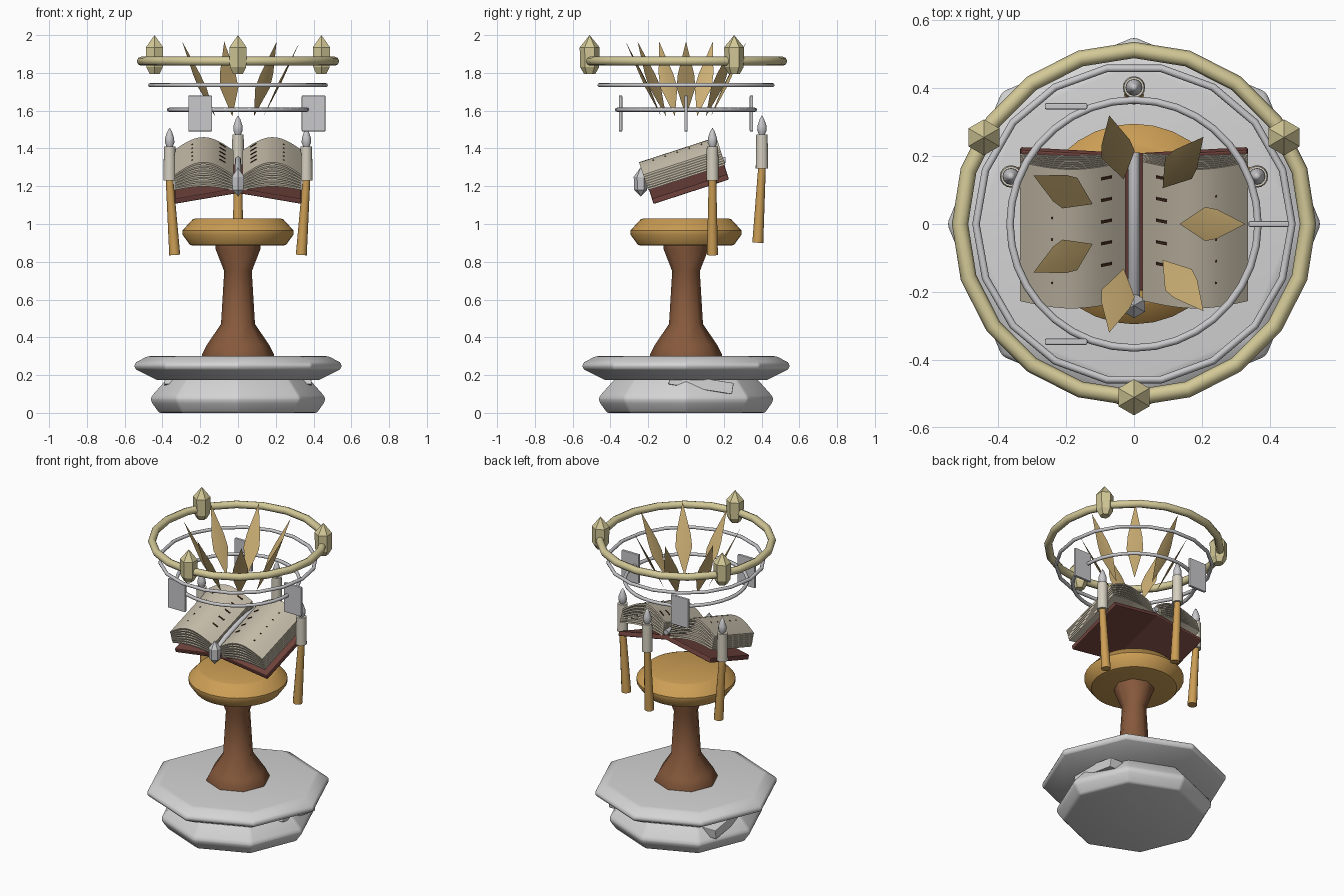
import bpy, bmesh
from math import sin, cos, pi, radians, atan2
from mathutils import Matrix, Vector

cube = bpy.data.objects.get("Cube")
if cube:
    bpy.data.objects.remove(cube, do_unlink=True)


def material(name, r, g, b):
    m = bpy.data.materials.new(name)
    m.use_nodes = True
    m.diffuse_color = (r, g, b, 1)
    bsdf = m.node_tree.nodes["Principled BSDF"]
    bsdf.inputs["Base Color"].default_value = (r, g, b, 1)
    bsdf.inputs["Roughness"].default_value = 0.7
    return m


stone = material("pale stone", 0.66, 0.66, 0.66)
silver = material("silver", 0.58, 0.58, 0.6)
wood = material("brown wood", 0.24, 0.1, 0.045)
gold = material("warm gold", 0.6, 0.34, 0.09)
pale_gold = material("pale gold", 0.65, 0.58, 0.31)
leaf_gold = material("leaf gold", 0.62, 0.44, 0.18)
leather = material("red brown leather", 0.16, 0.055, 0.045)
paper = material("paper", 0.58, 0.52, 0.41)
wax = material("cream wax", 0.66, 0.62, 0.52)
ink = material("dark ink", 0.05, 0.02, 0.01)


def finish(bm, name, mat, matrix=None, angle=None, bevel=0):
    bmesh.ops.recalc_face_normals(bm, faces=bm.faces[:])
    mesh = bpy.data.meshes.new(name)
    bm.to_mesh(mesh)
    bm.free()
    obj = bpy.data.objects.new(name, mesh)
    bpy.context.collection.objects.link(obj)
    mesh.materials.append(mat)
    if matrix is not None:
        obj.matrix_world = matrix
    if angle:
        bpy.ops.object.select_all(action='DESELECT')
        obj.select_set(True)
        bpy.context.view_layer.objects.active = obj
        bpy.ops.object.shade_smooth_by_angle(angle=radians(angle))
    if bevel:
        mod = obj.modifiers.new("soft edges", 'BEVEL')
        mod.width, mod.segments, mod.limit_method = bevel, 2, 'ANGLE'
    return obj


def lathe(name, profile, sides, mat, matrix=None, angle=None, bevel=0, turn=0):
    """Revolve (radius, height) points; a zero radius closes to a point."""
    bm = bmesh.new()
    rings = []
    for r, z in profile:
        if r == 0:
            rings.append([bm.verts.new((0, 0, z))])
        else:
            rings.append([bm.verts.new((r * cos(turn + 2 * pi * i / sides),
                                        r * sin(turn + 2 * pi * i / sides), z))
                          for i in range(sides)])
    for a, b in zip(rings, rings[1:]):
        for i in range(sides):
            j = (i + 1) % sides
            quad = [a[i % len(a)], a[j % len(a)], b[j % len(b)], b[i % len(b)]]
            bm.faces.new(list(dict.fromkeys(quad)))
    for ring in (rings[0], rings[-1]):
        if len(ring) > 1:
            bm.faces.new(ring)
    return finish(bm, name, mat, matrix, angle, bevel)


def extrude(name, section, y0, y1, mat, matrix=None, angle=None, bevel=0):
    """Extrude an (x, z) section along y."""
    bm = bmesh.new()
    front, back = ([bm.verts.new((x, y, z)) for x, z in section] for y in (y0, y1))
    bm.faces.new(front)
    bm.faces.new(back)
    for i in range(len(section)):
        j = (i + 1) % len(section)
        bm.faces.new([front[i], front[j], back[j], back[i]])
    return finish(bm, name, mat, matrix, angle, bevel)


def ring(name, radius, tube, z, segments, mat):
    bpy.ops.mesh.primitive_torus_add(major_radius=radius, minor_radius=tube, location=(0, 0, z),
                                     major_segments=segments, minor_segments=8)
    obj = bpy.context.object
    obj.name = name
    obj.data.materials.append(mat)
    bpy.ops.object.shade_smooth_by_angle(angle=radians(50))


def box(name, size, matrix, mat):
    bm = bmesh.new()
    bmesh.ops.create_cube(bm, size=1)
    bmesh.ops.scale(bm, vec=size, verts=bm.verts[:])
    return finish(bm, name, mat, matrix, bevel=0.004)


move = Matrix.Translation

# Stepped stone base with loose wedges between the slabs
lathe("lower_slab", [(0.42, 0), (0.463, 0.06), (0.463, 0.085), (0.37, 0.19)], 8, stone, angle=60, bevel=0.012)
lathe("upper_slab", [(0.43, 0.175), (0.55, 0.235), (0.55, 0.262), (0.48, 0.3)], 8, stone, angle=60, bevel=0.012)
for s, side in ((1, "left"), (-1, "right")):
    box(side + "_wedge", (0.1, 0.34, 0.06),
        move((s * 0.34, 0.08, 0.155)) @ Matrix.Rotation(radians(-9), 4, 'X'), stone)

# Column and dish
lathe("column", [(0.19, 0.29), (0.19, 0.31), (0.165, 0.36), (0.09, 0.47),
                 (0.073, 0.75), (0.12, 0.87), (0.12, 0.9)], 8, wood, angle=60)
lathe("dish", [(0.235, 0.885), (0.255, 0.89), (0.295, 0.945), (0.295, 0.965),
               (0.24, 1.025), (0.225, 1.03)], 32, gold, angle=40)

# Tilted open book
book = move((0, 0.01, 1.227)) @ Matrix.Rotation(radians(18), 4, 'X')
extrude("book_cover", [(0, 0), (0.335, -0.06), (0.335, -0.03), (0, 0.03), (-0.335, -0.03), (-0.335, -0.06)],
        -0.21, 0.21, leather, book, bevel=0.006)


def page_height(x, t):
    arch = sin(pi * (x - 0.03) / 0.305)
    return 0.03 + 0.075 * t + (0.02 + 0.05 * t) * arch


def strip(x0, x1, t, low, high, steps, s):
    xs = [x0 + (x1 - x0) * i / steps for i in range(steps + 1)]
    return ([(s * x, page_height(x, t) + high) for x in xs]
            + [(s * x, page_height(x, t) + low) for x in reversed(xs)])


SHEETS = 7
ROWS = [-0.09 + 0.067 * i for i in range(5)]
for s, side in ((1, "left"), (-1, "right")):
    for k in range(SHEETS):
        extrude(f"{side}_page_{k + 1}", strip(0.025, 0.335, k / (SHEETS - 1), -0.01, 0, 12, s),
                -0.215, 0.215, paper, book, angle=30)
    for k, y in enumerate(ROWS):
        extrude(f"{side}_writing_{k + 1}", strip(0.065, 0.097, 1, -0.001, 0.004, 4, s),
                y - 0.004, y + 0.004, ink, book)
        extrude(f"{side}_mark_{k + 1}", strip(0.238, 0.245, 1, -0.001, 0.003, 1, s),
                y - 0.053, y - 0.047, ink, book)

# Ribbon along the gutter with a hanging crystal
curve = bpy.data.curves.new("ribbon", 'CURVE')
curve.dimensions, curve.bevel_depth, curve.bevel_resolution = '3D', 0.017, 3
curve.use_fill_caps = True
spline = curve.splines.new('POLY')
path = [(0.225, 0.045), (0.12, 0.08), (0, 0.09), (-0.12, 0.09), (-0.215, 0.075)]
spline.points.add(len(path) - 1)
for p, (y, z) in zip(spline.points, path):
    p.co = (0, y, z, 1)
curve.materials.append(silver)
ribbon = bpy.data.objects.new("ribbon", curve)
bpy.context.collection.objects.link(ribbon)
ribbon.matrix_world = book
lathe("ribbon_crystal", [(0, -0.075), (0.034, -0.04), (0.037, 0.03), (0, 0.08)], 6, silver,
      move((0, -0.24, 1.22)), turn=pi / 6)

# Three leaning candles
for name, x, y, z in (("left", 0.362, 0.14, 1.23), ("right", -0.362, 0.14, 1.23), ("back", 0, 0.402, 1.295)):
    top = move((x, y, z))
    lean = Vector((x, y if x == 0 else 0, 0)).normalized()
    foot = Vector((-lean.x * 0.027, -lean.y * 0.022, -0.395))
    tilt = (-foot).to_track_quat('Z', 'Y').to_matrix().to_4x4()
    lathe(name + "_candle_stick", [(0.029, -0.395), (0.02, 0.01)], 12, gold, top @ tilt, angle=40)
    lathe(name + "_candle", [(0.033, 0), (0.03, 0.18)], 16, wax, top, angle=40)
    lathe(name + "_flame", [(0.014, 0.175), (0.025, 0.2), (0.024, 0.225), (0.012, 0.26), (0, 0.28)],
          12, silver, top, angle=60)

# Floating rings
ring("inner_ring", 0.365, 0.011, 1.605, 36, silver)
ring("middle_ring", 0.465, 0.011, 1.735, 18, silver)
ring("crown_ring", 0.512, 0.024, 1.862, 20, pale_gold)

# Square plates on the inner ring, crystals on the crown
for k in range(3):
    a = 2 * pi * k / 3
    box(f"ring_plate_{k + 1}", (0.125, 0.018, 0.19), move((0.4 * cos(a), 0.4 * sin(a), 1.585)), silver)
    a += pi / 6
    lathe(f"crown_crystal_{k + 1}", [(0.03, 1.795), (0.05, 1.83), (0.053, 1.935), (0, 2.0)], 6, pale_gold,
          move((0.51 * cos(a), 0.51 * sin(a), 0)), turn=pi / 6)

# Seven flaring leaves
for k in range(7):
    bm = bmesh.new()
    outline = [(0, 0), (0.05, 0.17), (0.043, 0.25), (0, 0.44), (-0.043, 0.25), (-0.05, 0.17)]
    rim = [bm.verts.new((0, w, h)) for w, h in outline]
    for d in (-0.007, 0.007):
        ridge = bm.verts.new((d, 0, 0.2))
        for i in range(6):
            bm.faces.new([rim[i], rim[(i + 1) % 6], ridge])
    place = (Matrix.Rotation(2 * pi * k / 7, 4, 'Z') @ move((0.135, 0, 1.57))
             @ Matrix.Rotation(atan2(0.195, 0.4), 4, 'Y'))
    finish(bm, f"leaf_{k + 1}", leaf_gold, place, angle=30)
